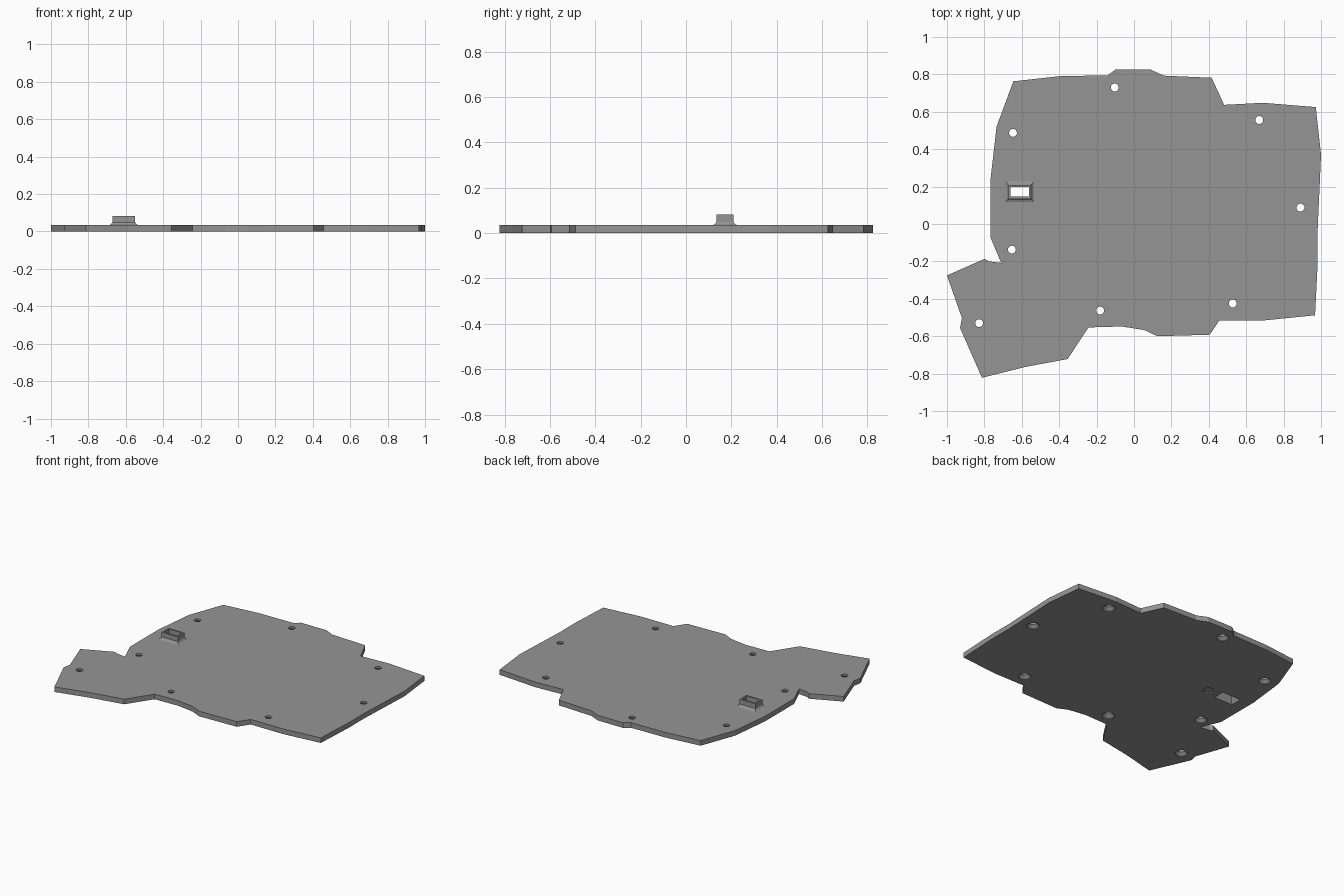
import bpy, bmesh, math

if "Cube" in bpy.data.objects:
    bpy.data.objects.remove(bpy.data.objects["Cube"])

T = 0.035            # plate thickness
PORT = (-0.611, 0.172)

grey = bpy.data.materials.new("mid grey")
grey.diffuse_color = (0.3, 0.3, 0.3, 1)
grey.use_nodes = True
grey.node_tree.nodes["Principled BSDF"].inputs["Base Color"].default_value = grey.diffuse_color


def make_object(name, bm):
    bmesh.ops.recalc_face_normals(bm, faces=bm.faces)
    mesh = bpy.data.meshes.new(name)
    bm.to_mesh(mesh)
    bm.free()
    mesh.materials.append(grey)
    ob = bpy.data.objects.new(name, mesh)
    bpy.context.collection.objects.link(ob)
    return ob


def loft(name, rings, capped=True):
    """Skin a list of equal-length point rings."""
    bm = bmesh.new()
    loops = [[bm.verts.new(p) for p in ring] for ring in rings]
    n = len(loops[0])
    pairs = list(zip(loops, loops[1:]))
    if not capped:
        pairs.append((loops[-1], loops[0]))
    for a, b in pairs:
        for i in range(n):
            j = (i + 1) % n
            bm.faces.new((a[i], a[j], b[j], b[i]))
    if capped:
        bm.faces.new(loops[0])
        bm.faces.new(loops[-1])
    return make_object(name, bm)


def rect(hx, hy, z):
    return [(PORT[0] + sx * hx, PORT[1] + sy * hy, z)
            for sx, sy in ((-1, -1), (1, -1), (1, 1), (-1, 1))]


def circle(x, y, r, z, n=24):
    return [(x + r * math.cos(math.tau * i / n), y + r * math.sin(math.tau * i / n), z)
            for i in range(n)]


# Plate outline, clockwise from the back left corner
outline = [
    (-.645, .763), (-.40, .79), (-.14, .795), (-.10, .825), (.09, .825), (.16, .793),
    (.415, .782), (.482, .637), (.69, .648), (.972, .625), (1.0, .37), (.982, -.03),
    (.982, -.21), (.968, -.488), (.70, -.515), (.457, -.515), (.405, -.592),
    (.125, -.60), (.055, -.567), (-.065, -.548), (-.243, -.553), (-.355, -.722),
    (-.585, -.765), (-.813, -.822), (-.93, -.556), (-.92, -.503), (-1.0, -.275),
    (-.80, -.187), (-.775, -.20), (-.71, -.208), (-.767, -.073), (-.767, .24),
    (-.735, .52)]
plate = loft("base_plate", [[(x, y, z) for x, y in outline] for z in (0, T)])

# Countersunk screw holes, tapered port opening and shallow underside recess
screws = [(-.103, .73), (-.647, .487), (-.653, -.137), (-.828, -.53),
          (-.181, -.463), (.528, -.425), (.89, .088), (.67, .556)]
cutters = [loft("screw_cutter", [circle(x, y, r, z) for r, z in
                                 ((.04, -.01), (.04, .004), (.021, .022), (.021, T + .01))])
           for x, y in screws]
cutters.append(loft("port_cutter", [rect(.074, .043, -.01), rect(.07, .04, 0), rect(.05, .025, .05)]))
cutters.append(loft("recess_cutter", [circle(-.457, .172, .035, z) for z in (-.01, .008)]))

for c in cutters:
    c.hide_render = True
    mod = plate.modifiers.new(c.name, 'BOOLEAN')
    mod.operation = 'DIFFERENCE'
    mod.solver = 'EXACT'
    mod.object = c

# Bake the cuts, then drop the cutters
dg = bpy.context.evaluated_depsgraph_get()
cut_mesh = bpy.data.meshes.new_from_object(plate.evaluated_get(dg))
plate.modifiers.clear()
plate.data = cut_mesh
for c in cutters:
    bpy.data.objects.remove(c)

# Raised port collar with a flared foot
loft("port_collar", [
    rect(.075, .055, T), rect(.067, .044, T + .005), rect(.061, .037, T + .014),
    rect(.061, .037, .082), rect(.05, .025, .082), rect(.05, .025, .05),
    rect(.056, .0295, T)], capped=False)
